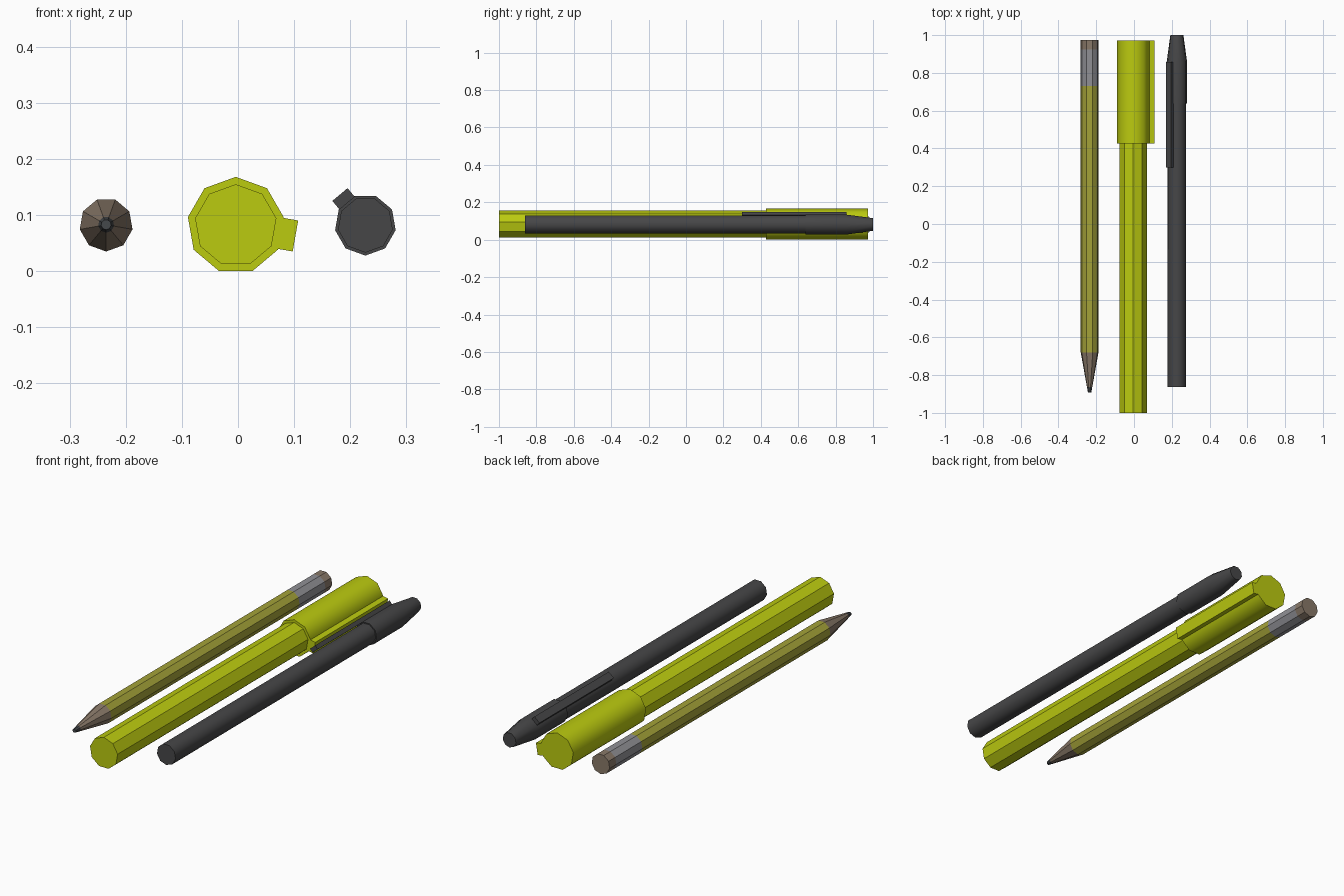
import bpy, bmesh, math

if "Cube" in bpy.data.objects:
    bpy.data.objects.remove(bpy.data.objects["Cube"])

SIDES = 9


def material(name, rgb):
    m = bpy.data.materials.new(name)
    m.diffuse_color = (*rgb, 1.0)
    m.use_nodes = True
    m.node_tree.nodes["Principled BSDF"].inputs["Base Color"].default_value = m.diffuse_color
    return m


lime = material("lime yellow", (0.50, 0.595, 0.005))
olive = material("pencil yellow", (0.37, 0.36, 0.04))
wood = material("bare wood", (0.25, 0.19, 0.14))
metal = material("grey metal", (0.28, 0.28, 0.30))
graphite = material("graphite", (0.06, 0.065, 0.07))
charcoal = material("charcoal", (0.062, 0.062, 0.064))


def finish(name, bm, mat, smooth):
    bmesh.ops.recalc_face_normals(bm, faces=bm.faces)
    me = bpy.data.meshes.new(name)
    bm.to_mesh(me)
    bm.free()
    me.materials.append(mat)
    if smooth:
        me.shade_smooth()
        me.set_sharp_from_angle(angle=math.radians(50))
    ob = bpy.data.objects.new(name, me)
    bpy.context.collection.objects.link(ob)
    return ob


def barrel(name, centre, phase, stations, mat, smooth=False):
    """Nine-sided solid along y, lofted through (y, radius) stations."""
    cx, cz = centre
    bm = bmesh.new()
    rings = []
    for y, r in stations:
        angles = [math.radians(phase + 360 * i / SIDES) for i in range(SIDES)]
        rings.append([bm.verts.new((cx + r * math.cos(a), y, cz + r * math.sin(a)))
                      for a in angles])
    for a, b in zip(rings, rings[1:]):
        for i in range(SIDES):
            j = (i + 1) % SIDES
            bm.faces.new((a[i], a[j], b[j], b[i]))
    bm.faces.new(rings[0])
    bm.faces.new(rings[-1])
    return finish(name, bm, mat, smooth)


def clip(name, centre, angle, inner, outer, half, y0, y1, mat):
    """Straight bar along y standing off a barrel in the given direction."""
    cx, cz = centre
    c, s = math.cos(math.radians(angle)), math.sin(math.radians(angle))
    bm = bmesh.new()
    ends = []
    for y in (y0, y1):
        ends.append([bm.verts.new((cx + r * c - t * s, y, cz + r * s + t * c))
                     for r, t in ((inner, -half), (outer, -half), (outer, half), (inner, half))])
    a, b = ends
    for i in range(4):
        j = (i + 1) % 4
        bm.faces.new((a[i], a[j], b[j], b[i]))
    bm.faces.new(a)
    bm.faces.new(b)
    return finish(name, bm, mat, False)


# Marker: body, cap and clip
MARKER = (-0.004, 0.0814)
barrel("marker_body", MARKER, 90, [(-1.0, 0.0735), (0.45, 0.0735)], lime)
barrel("marker_cap", MARKER, 90, [(0.427, 0.0866), (0.972, 0.0866)], lime, True)
clip("marker_clip", MARKER, -10, 0.080, 0.108, 0.028, 0.427, 0.972, lime)

# Pencil: lead, sharpened wood, painted shaft, ferrule, eraser
PENCIL = (-0.235, 0.0827)
R = 0.0477
barrel("pencil_lead", PENCIL, -90, [(-0.892, 0.009), (-0.863, 0.0143)], graphite)
barrel("pencil_wood_cone", PENCIL, -90, [(-0.863, 0.0143), (-0.68, R)], wood)
barrel("pencil_shaft", PENCIL, -90, [(-0.68, R), (0.73, R)], olive)
barrel("pencil_ferrule", PENCIL, -90, [(0.73, R), (0.925, R)], metal)
barrel("pencil_eraser", PENCIL, -90, [(0.925, R), (0.975, R)], wood)

# Pen: body, tapered cap and clip
PEN = (0.227, 0.0825)
barrel("pen_body", PEN, -90, [(-0.862, 0.0495), (0.66, 0.0495)], charcoal, True)
barrel("pen_cap", PEN, -90, [(0.638, 0.0548), (0.858, 0.0548), (1.0, 0.035)], charcoal, True)
clip("pen_clip", PEN, 130, 0.0505, 0.0705, 0.0177, 0.30, 0.858, charcoal)
